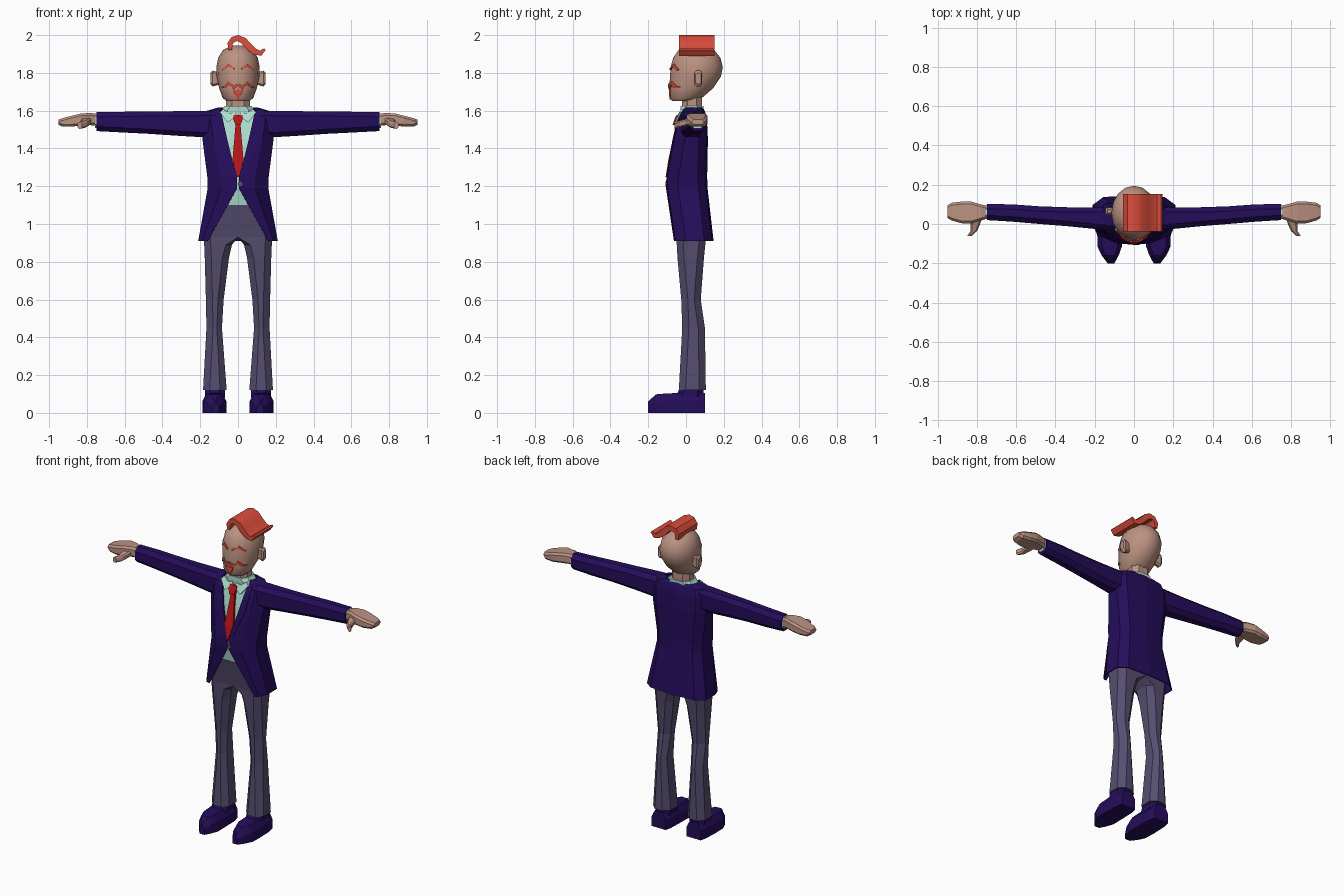
import bpy, bmesh, math
from mathutils import Vector


def material(name, rgb):
    m = bpy.data.materials.new(name)
    m.diffuse_color = (*rgb, 1)
    return m


NAVY = material("navy cloth", (0.018, 0.004, 0.105))
GREY = material("grey violet trousers", (0.092, 0.075, 0.16))
SKIN = material("skin", (0.50, 0.29, 0.225))
PALE = material("pale mint shirt", (0.42, 0.72, 0.62))
RED = material("tie red", (0.50, 0.008, 0.008))
HAIR = material("ginger red hair", (0.72, 0.075, 0.045))


def loft(name, rings, mat, closed=True, caps=True, mirror=False, smooth=0):
    """Skin a series of equal-length point rings."""
    bm = bmesh.new()
    rows = [[bm.verts.new(p) for p in r] for r in rings]
    n = len(rows[0])
    for a, b in zip(rows, rows[1:]):
        for i in range(n if closed else n - 1):
            j = (i + 1) % n
            bm.faces.new((a[i], a[j], b[j], b[i]))
    if caps and closed:
        bm.faces.new(rows[0])
        bm.faces.new(rows[-1])
    bmesh.ops.remove_doubles(bm, verts=bm.verts[:], dist=0.0005)
    bmesh.ops.recalc_face_normals(bm, faces=bm.faces[:])
    me = bpy.data.meshes.new(name)
    bm.to_mesh(me)
    bm.free()
    me.materials.append(mat)
    ob = bpy.data.objects.new(name, me)
    bpy.context.collection.objects.link(ob)
    if mirror:
        md = ob.modifiers.new("mirror", 'MIRROR')
        md.use_clip = True
    if smooth:
        bpy.ops.object.select_all(action='DESELECT')
        ob.select_set(True)
        bpy.context.view_layer.objects.active = ob
        bpy.ops.object.shade_smooth_by_angle(angle=math.radians(smooth))
    return ob


def oct_ring(u0, u1, v0, v1, c0, c1):
    """Rectangle with cut corners: c0 on the u0 side, c1 on the u1 side."""
    return [(u0 + c0, v0), (u1 - c1, v0), (u1, v0 + c1), (u1, v1 - c1),
            (u1 - c1, v1), (u0 + c0, v1), (u0, v1 - c0), (u0, v0 + c0)]


def interp(table, z):
    """Linear lookup of columns by the first value of each row."""
    z = min(max(z, table[0][0]), table[-1][0])
    for a, b in zip(table, table[1:]):
        if z <= b[0]:
            t = (z - a[0]) / (b[0] - a[0])
            return [p + (q - p) * t for p, q in zip(a, b)]


def strip(name, path, widths, front, back, mat, mirror=False, smooth=0):
    """Ribbon along an x-z path, with depth set by two functions of (x, z)."""
    rings = []
    for i, (x, z) in enumerate(path):
        a, b = path[max(i - 1, 0)], path[min(i + 1, len(path) - 1)]
        d = Vector((b[0] - a[0], b[1] - a[1])).normalized()
        w = widths[i] if isinstance(widths, list) else widths
        p, q = (x - d.y * w, z + d.x * w), (x + d.y * w, z - d.x * w)
        rings.append([(p[0], front(*p), p[1]), (q[0], front(*q), q[1]),
                      (q[0], back(*q), q[1]), (p[0], back(*p), p[1])])
    return loft(name, rings, mat, mirror=mirror, smooth=smooth)


# jacket: height, front edge x, half width, front y, back y
COAT = [(0.91, 0.160, 0.205, -0.058, 0.140),
        (1.19, 0.004, 0.155, -0.100, 0.108),
        (1.25, 0.004, 0.157, -0.098, 0.106),
        (1.45, 0.062, 0.183, -0.065, 0.110),
        (1.55, 0.087, 0.188, -0.038, 0.105),
        (1.595, 0.098, 0.165, -0.015, 0.095),
        (1.612, 0.085, 0.105, 0.000, 0.085)]
rings = []
for z, e, w, f, b in COAT:
    rings.append([(e, f, z), (e + (w - e) * 0.55, f + 0.008, z),
                  (w, f + 0.06, z), (w, b - 0.045, z),
                  (w * 0.75, b - 0.008, z), (0, b, z)])
jacket = loft("jacket", rings, NAVY, closed=False, mirror=True)
sol = jacket.modifiers.new("thickness", 'SOLIDIFY')
sol.thickness, sol.offset = 0.006, -1


def chest(offset):
    return lambda x, z: interp(COAT, z)[3] + offset


# lapels and button
strip("lapels", [(0.102, 1.60), (0.098, 1.55), (0.08, 1.45), (0.016, 1.25)],
      [0.012, 0.018, 0.022, 0.008], chest(-0.006), chest(0.004), NAVY, mirror=True)
loft("button", [[(0.012 + 0.013 * math.cos(i * math.pi / 4), y,
                  1.212 + 0.013 * math.sin(i * math.pi / 4)) for i in range(8)]
                for y in (-0.108, -0.09)], GREY)

# sleeves: x, y range, z range
loft("sleeves", [[(x, y, z) for y, z in oct_ring(y0, y1, z0, z1, 0.025, 0.025)]
                 for x, y0, y1, z0, z1 in
                 [(0.10, -0.03, 0.085, 1.46, 1.60), (0.20, -0.025, 0.085, 1.46, 1.598),
                  (0.33, -0.012, 0.085, 1.468, 1.597), (0.48, 0.000, 0.09, 1.478, 1.596),
                  (0.62, 0.012, 0.10, 1.485, 1.594), (0.75, 0.020, 0.102, 1.492, 1.592)]],
     NAVY, mirror=True)
loft("cuffs", [[(x, y, z) for y, z in oct_ring(0.026, 0.096, 1.507, 1.586, 0.02, 0.02)]
               for x in (0.73, 0.757)], PALE, mirror=True)

# hands and thumbs
loft("hands", [[(x, y, z) for y, z in oct_ring(y0, y1, z0, z1, 0.012, 0.012)]
               for x, y0, y1, z0, z1 in
               [(0.74, 0.03, 0.09, 1.52, 1.58), (0.78, 0.018, 0.10, 1.523, 1.588),
                (0.83, 0.002, 0.114, 1.522, 1.585), (0.88, 0.004, 0.114, 1.515, 1.573),
                (0.93, 0.018, 0.108, 1.515, 1.56), (0.95, 0.03, 0.095, 1.526, 1.553)]],
     SKIN, mirror=True)
loft("thumbs", [[(x + u, y, z) for u, z in oct_ring(-r, r, c - 0.018, c + 0.018, 0.008, 0.008)]
                for x, y, r, c in [(0.80, 0.04, 0.03, 1.55), (0.808, 0.0, 0.024, 1.538),
                                   (0.816, -0.035, 0.017, 1.528), (0.838, -0.06, 0.011, 1.522)]],
     SKIN, mirror=True)

# shirt body, collar band and collar wings
loft("shirt", [[(x, y, z) for x, y in oct_ring(-w, w, interp(COAT, z)[3] + 0.008, 0.07, 0.03, 0.03)]
               for z, w in [(1.08, 0.12), (1.19, 0.12), (1.25, 0.12), (1.45, 0.14),
                            (1.55, 0.14), (1.60, 0.10)]], PALE)
loft("collar_band", [[(x, y, z) for x, y in oct_ring(-w, w, -0.03, 0.092, 0.03, 0.03)]
                     for z, w in [(1.57, 0.09), (1.605, 0.085), (1.625, 0.07)]], PALE)
strip("collar_wings", [(0.010, 1.582), (0.05, 1.562), (0.088, 1.60)], [0.012, 0.025, 0.012],
      chest(-0.02), chest(0.02), PALE, mirror=True)

# tie with knot
strip("tie", [(0, 1.56), (0, 1.53), (0, 1.34), (0, 1.25)], [0.02, 0.013, 0.029, 0.004],
      chest(-0.01), chest(0.012), RED)
strip("tie_knot", [(0, 1.578), (0, 1.56), (0, 1.525)], [0.022, 0.027, 0.014],
      chest(-0.026), chest(0.0), RED)

# trousers: height, inner x, outer x, front y, back y, inner corner cut
loft("trousers", [[(x, y, z) for x, y in oct_ring(x0, x1, y0, y1, c, 0.035)]
                  for z, x0, x1, y0, y1, c in
                  [(0.12, 0.06, 0.185, -0.038, 0.105, 0.035),
                   (0.45, 0.085, 0.167, -0.020, 0.100, 0.027),
                   (0.60, 0.076, 0.170, -0.025, 0.078, 0.030),
                   (0.82, 0.048, 0.176, -0.045, 0.095, 0.035),
                   (0.89, 0.032, 0.179, -0.049, 0.102, 0.032),
                   (0.93, 0.0, 0.180, -0.051, 0.105, 0.0),
                   (1.10, 0.0, 0.148, -0.082, 0.085, 0.0)]], GREY, mirror=True)

# shoes: y, inner x, outer x, top height
shoe = []
for y, x0, x1, h in [(-0.20, 0.10, 0.135, 0.06), (-0.16, 0.078, 0.165, 0.098),
                     (-0.115, 0.062, 0.186, 0.102), (-0.03, 0.063, 0.188, 0.106),
                     (0.06, 0.066, 0.184, 0.11), (0.10, 0.075, 0.175, 0.105)]:
    shoe.append([(x0, y, 0), (x1, y, 0), (x1, y, h * 0.6), (x1 - 0.022, y, h),
                 (x0 + 0.022, y, h), (x0, y, h * 0.6)])
loft("shoes", shoe, NAVY, mirror=True)
loft("shoe_ankles", [[(x, y, z) for x, y in oct_ring(0.07, 0.175, f, 0.092, 0.03, 0.03)]
                     for z, f in [(0.08, -0.055), (0.14, -0.03)]], NAVY, mirror=True)

# head: height, half width, front y, back y
HEAD = [(1.650, 0.060, -0.072, 0.050), (1.668, 0.082, -0.085, 0.085),
        (1.72, 0.100, -0.088, 0.145), (1.78, 0.113, -0.085, 0.185),
        (1.83, 0.115, -0.081, 0.195), (1.88, 0.105, -0.068, 0.182),
        (1.92, 0.080, -0.040, 0.150), (1.945, 0.035, 0.010, 0.100)]
loft("head", [[(w * math.cos(t), (f + b) / 2 + (b - f) / 2 * math.sin(t), z)
               for t in [k * math.pi / 8 for k in range(16)]]
              for z, w, f, b in HEAD], SKIN, smooth=40)
loft("neck", [[(x, y, z) for x, y in oct_ring(-0.063, 0.063, -0.022, 0.085, 0.03, 0.03)]
              for z in (1.59, 1.69)], SKIN)
loft("ears", [[(x, y, z) for y, z in oct_ring(0.065 - r, 0.065 + r, 1.77 - h, 1.77 + h, 0.01, 0.01)]
              for x, r, h in [(0.09, 0.014, 0.03), (0.135, 0.02, 0.042), (0.146, 0.014, 0.03)]],
     SKIN, mirror=True)


def face(offset):
    """Depth of the face surface at (x, z)."""
    def depth(x, z):
        _, w, f, b = interp(HEAD, z)
        return (f + b) / 2 - (b - f) / 2 * math.sqrt(max(0, 1 - (x / w) ** 2)) + offset
    return depth


# eyebrows, moustache, goatee
strip("eyebrows", [(0.016, 1.820), (0.05, 1.841), (0.083, 1.815)], [0.004, 0.007, 0.004],
      face(-0.007), face(0.012), HAIR, mirror=True)
strip("moustache", [(0.003, 1.738), (0.022, 1.722), (0.05, 1.747), (0.07, 1.725), (0.087, 1.722)],
      [0.008, 0.009, 0.008, 0.007, 0.003], face(-0.008), face(0.012), HAIR, mirror=True)
strip("goatee", [(0, 1.712), (0, 1.69), (0, 1.66)], [0.027, 0.018, 0.003],
      face(-0.007), face(0.015), HAIR)

# swept quiff
strip("quiff", [(-0.042, 1.922), (-0.042, 1.955), (-0.025, 1.978), (0.0, 1.984), (0.03, 1.97),
                (0.06, 1.937), (0.09, 1.912), (0.12, 1.904), (0.142, 1.925)],
      [0.010, 0.014, 0.015, 0.016, 0.018, 0.018, 0.016, 0.014, 0.006],
      lambda x, z: -0.038, lambda x, z: 0.152, HAIR, smooth=40)
